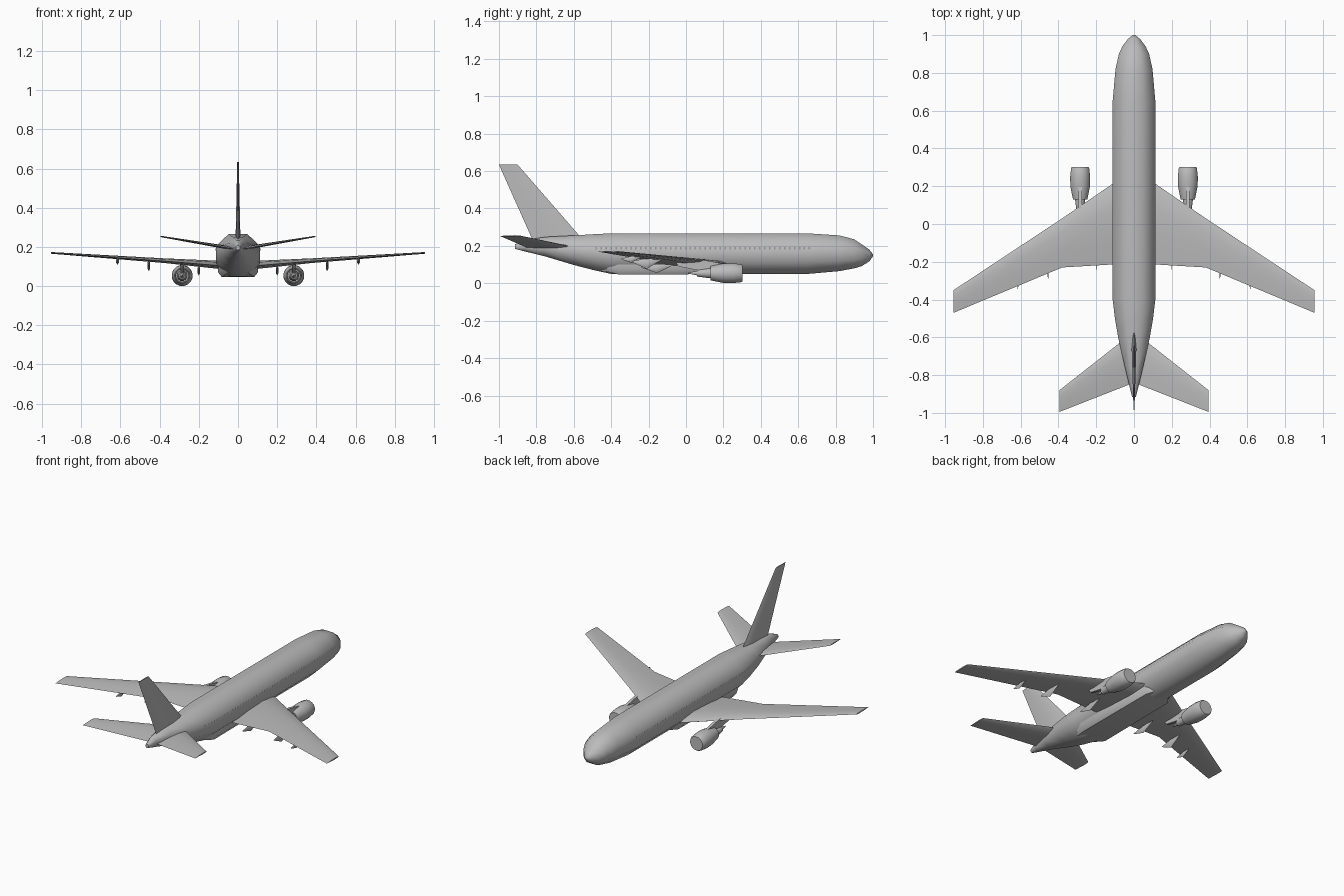
import bpy, bmesh, math
from mathutils import Vector

cube = bpy.data.objects.get("Cube")
if cube:
    bpy.data.objects.remove(cube)


def material(name, rgb):
    m = bpy.data.materials.new(name)
    m.use_nodes = True
    m.diffuse_color = (*rgb, 1)
    m.node_tree.nodes["Principled BSDF"].inputs["Base Color"].default_value = (*rgb, 1)
    return m


GREY = material("light grey", (0.5, 0.5, 0.5))
DARK = material("window grey", (0.33, 0.33, 0.33))


def finish(name, bm, mat, mirror=False, angle=50):
    """Turn a bmesh into a smooth-shaded object, optionally mirrored across x."""
    bmesh.ops.remove_doubles(bm, verts=bm.verts, dist=1e-5)
    bmesh.ops.recalc_face_normals(bm, faces=bm.faces)
    mesh = bpy.data.meshes.new(name)
    bm.to_mesh(mesh)
    bm.free()
    mesh.materials.append(mat)
    ob = bpy.data.objects.new(name, mesh)
    bpy.context.collection.objects.link(ob)
    if mirror:
        ob.modifiers.new("mirror", "MIRROR")
    bpy.ops.object.select_all(action="DESELECT")
    ob.select_set(True)
    bpy.context.view_layer.objects.active = ob
    bpy.ops.object.shade_smooth_by_angle(angle=math.radians(angle))
    return ob


def loft(bm, rings):
    """Skin a list of equal-length point rings and cap both ends."""
    loops = [[bm.verts.new(p) for p in ring] for ring in rings]
    n = len(loops[0])
    for a, b in zip(loops, loops[1:]):
        for i in range(n):
            j = (i + 1) % n
            bm.faces.new((a[i], a[j], b[j], b[i]))
    bm.faces.new(loops[0])
    bm.faces.new(loops[-1])


def oval(y, rx, z0, z1, sides=8, x=0):
    """Ring around the y axis whose flats touch the given width and height."""
    k = 1 / math.cos(math.pi / sides)
    return [(x + rx * k * math.cos((i + 0.5) * math.tau / sides), y,
             (z0 + z1) / 2 + (z1 - z0) / 2 * k * math.sin((i + 0.5) * math.tau / sides))
            for i in range(sides)]


# Chord fraction and relative height of a thin aerofoil
FOIL = [(0, 0), (.06, .5), (.3, 1), (.65, .7), (1, 0), (.65, -.4), (.3, -.7), (.06, -.4)]


def foil(x, lead, trail, z, thick):
    return [(x, lead + (trail - lead) * t, z + thick * h) for t, h in FOIL]


# Fuselage: (y, half width, bottom, top)
BODY = [(1, .006, .145, .155), (.98, .032, .117, .18), (.94, .062, .092, .208),
        (.9, .08, .08, .235), (.82, .098, .065, .256), (.65, .113, .05, .267),
        (-.4, .113, .05, .267), (-.5, .101, .072, .262), (-.6, .084, .098, .256),
        (-.75, .05, .143, .248), (-.86, .024, .17, .232), (-.915, .01, .184, .208)]
bm = bmesh.new()
loft(bm, [oval(*s) for s in BODY])
finish("fuselage", bm, GREY)

# Belly fairing between the wings
bm = bmesh.new()
rings = []
for y, w, z in [(.27, .05, .062), (.2, .095, .049), (-.36, .098, .047), (-.48, .05, .075)]:
    rings.append([(-w, y, .12), (-w * 1.05, y, z + .025), (-w * .85, y, z),
                  (w * .85, y, z), (w * 1.05, y, z + .025), (w, y, .12)])
loft(bm, rings)
finish("belly_fairing", bm, GREY, angle=40)

# Main wings
WING = [(.05, .25, -.212, .1, .024), (.11, .215, -.214, .106, .024),
        (.38, .03, -.23, .128, .014), (.955, -.35, -.47, .169, .005)]
bm = bmesh.new()
loft(bm, [foil(*s) for s in WING])
finish("wings", bm, GREY, True)

# Tailplanes
bm = bmesh.new()
loft(bm, [foil(.0, -.57, -.84, .186, .012), foil(.395, -.88, -.995, .253, .004)])
finish("tailplanes", bm, GREY, True)

# Vertical fin
bm = bmesh.new()
HALF = [(0, 0), (.1, .5), (.35, 1), (.7, .6), (1, 0)]
SECTION = HALF + [(t, -h) for t, h in HALF[-2:0:-1]]
loft(bm, [[(w * h, a + (b - a) * t, z) for t, h in SECTION]
          for a, b, z, w in [(-.54, -.815, .22, .013), (-.9, -1, .634, .004)]])
finish("tail_fin", bm, GREY)

# Engine pods with a recessed nozzle, then the core and its cone
EX, EZ = .285, .054
bm = bmesh.new()
loft(bm, [oval(y, r, EZ - r, EZ + r, 16, EX) for y, r in
          [(.303, .043), (.295, .048), (.25, .053), (.2, .052), (.13, .038), (.13, .034), (.16, .032)]])
finish("engine_pods", bm, GREY, True)
bm = bmesh.new()
loft(bm, [oval(y, r, EZ - r, EZ + r, 12, EX) for y, r in
          [(.17, .027), (.12, .026), (.06, .018), (.06, .012), (.01, .002)]])
finish("engine_cores", bm, GREY, True)

# Engine pylons
bm = bmesh.new()
PYLON = [(.23, .098), (.13, .118), (.06, .13), (-.06, .12), (-.04, .09), (.06, .07), (.16, .085)]
loft(bm, [[(EX + dx, y, z) for y, z in PYLON] for dx in (-.009, .009)])
finish("engine_pylons", bm, GREY, True)

# Flap track fairings under the trailing edges: (x, front, back, bottom, top)
for i, (x, y0, y1, z0, z1) in enumerate([(.2, -.07, -.24, .058, .1), (.455, -.13, -.29, .08, .13),
                                        (.615, -.24, -.345, .112, .143)]):
    bm = bmesh.new()
    span = y1 - y0
    loft(bm, [oval(y0, .001, z1 - .004, z1, 6, x), oval(y0 + span * .5, .007, z0, z1, 6, x),
              oval(y1, .001, z1 - .016, z1 - .012, 6, x)])
    finish(f"flap_fairing_{i + 1}", bm, GREY, True)


def half_width(y):
    """Fuselage half width at a given station."""
    for a, b in zip(BODY, BODY[1:]):
        if b[0] <= y <= a[0]:
            return a[1] + (b[1] - a[1]) * (a[0] - y) / (a[0] - b[0])


# Cabin windows: small thin plates along both sides
bm = bmesh.new()
for i in range(44):
    y = .66 - i * .0265
    corners = [(y + dy, z) for dy, z in [(-.004, .181), (.004, .181), (.004, .193), (-.004, .193)]]
    bm.faces.new([bm.verts.new((half_width(p) + .001, p, z)) for p, z in corners])
finish("cabin_windows", bm, DARK, True)
